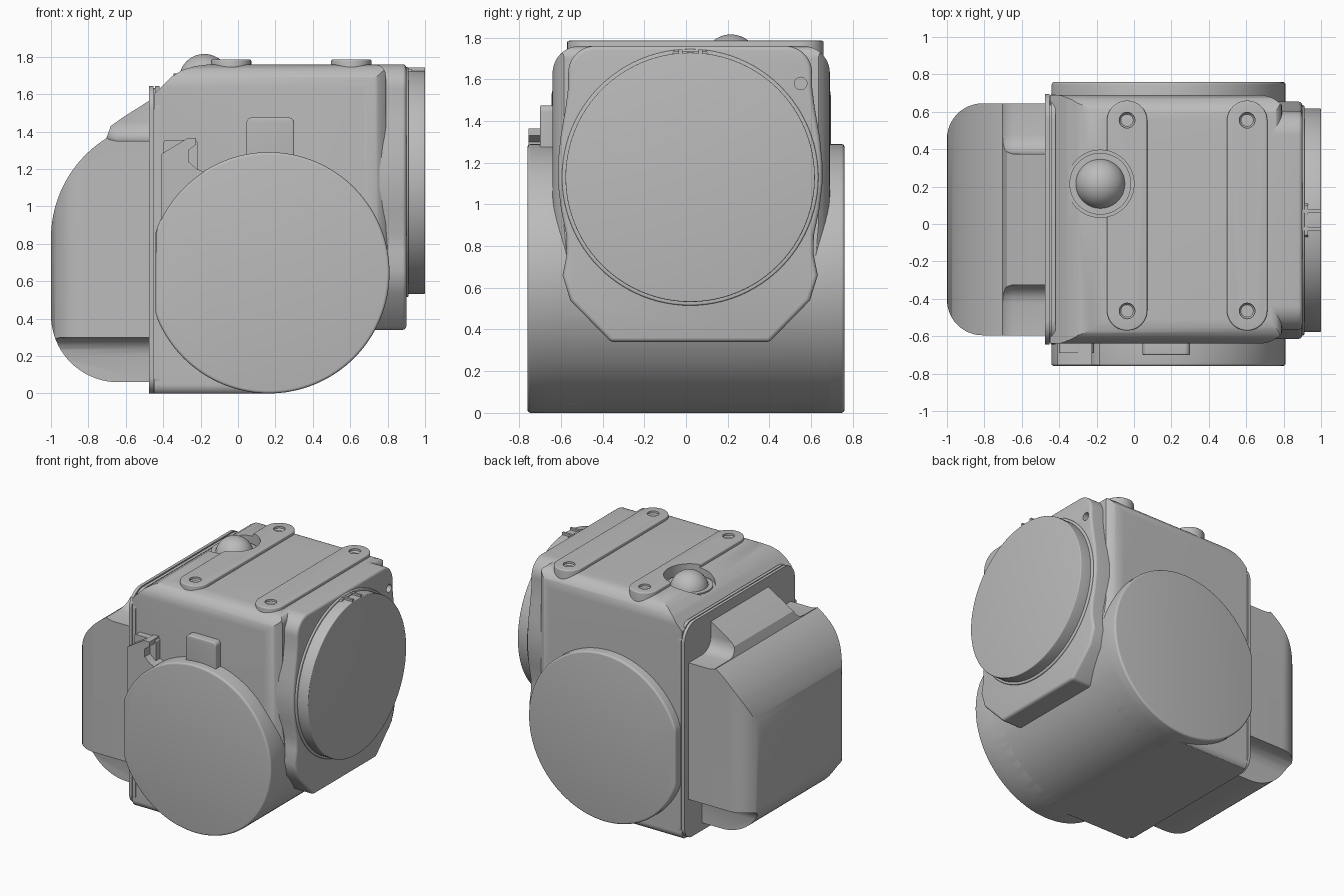
import bpy, bmesh, math
from mathutils import Vector

old = bpy.data.objects.get("Cube")
if old:
    bpy.data.objects.remove(old)

grey = bpy.data.materials.new("housing_grey")
grey.use_nodes = True
grey.diffuse_color = (0.5, 0.5, 0.5, 1)
grey.node_tree.nodes["Principled BSDF"].inputs["Base Color"].default_value = (0.5, 0.5, 0.5, 1)
parts = []


def finish(bm, name):
    bmesh.ops.recalc_face_normals(bm, faces=bm.faces)
    me = bpy.data.meshes.new(name)
    bm.to_mesh(me)
    bm.free()
    me.materials.append(grey)
    ob = bpy.data.objects.new(name, me)
    bpy.context.scene.collection.objects.link(ob)
    parts.append(ob)
    return ob


def prism(name, axis, outline, lo, hi, bevel=0.0):
    """Extrude a 2D outline along one axis, optionally rounding its sharp edges."""
    place = {"x": lambda a, b, h: (h, a, b), "y": lambda a, b, h: (a, h, b),
             "z": lambda a, b, h: (a, b, h)}[axis]
    bm = bmesh.new()
    face = bm.faces.new([bm.verts.new(place(a, b, lo)) for a, b in outline])
    ext = bmesh.ops.extrude_face_region(bm, geom=[face])
    shift = Vector(place(0, 0, hi - lo))
    bmesh.ops.translate(bm, vec=shift, verts=[v for v in ext["geom"] if isinstance(v, bmesh.types.BMVert)])
    bmesh.ops.recalc_face_normals(bm, faces=bm.faces)
    if bevel:
        sharp = [e for e in bm.edges if e.calc_face_angle(0) > math.radians(40)]
        bmesh.ops.bevel(bm, geom=sharp, offset=bevel, segments=4, profile=0.5,
                        affect="EDGES", clamp_overlap=True)
    return finish(bm, name)


def arc(cx, cy, r, start, end, n=12):
    steps = [math.radians(start + (end - start) * i / n) for i in range(n + 1)]
    return [(cx + r * math.cos(t), cy + r * math.sin(t)) for t in steps]


def disc(cx, cy, r, n=96):
    return arc(cx, cy, r, 0, 360, n)[:-1]


def rect(x0, x1, y0, y1, r_low=0.0, r_high=0.0, vertical=True):
    """Rounded rectangle; radii apply to low/high y, or low/high x if not vertical."""
    rs = (r_low, r_low, r_high, r_high) if vertical else (r_low, r_high, r_high, r_low)
    corners = ((x0, y0, 1, 1, 180), (x1, y0, -1, 1, 270), (x1, y1, -1, -1, 0), (x0, y1, 1, -1, 90))
    pts = []
    for (x, y, sx, sy, a), r in zip(corners, rs):
        pts += arc(x + sx * r, y + sy * r, r, a, a + 90) if r else [(x, y)]
    return pts


def boolean(ob, cutter, operation="DIFFERENCE", keep=False):
    mod = ob.modifiers.new("cut", "BOOLEAN")
    mod.operation, mod.solver, mod.object = operation, "EXACT", cutter
    bpy.context.view_layer.objects.active = ob
    bpy.ops.object.modifier_apply(modifier=mod.name)
    if not keep:
        parts.remove(cutter)
        bpy.data.objects.remove(cutter)


def lathe(name, outline, x, y, n=48):
    """Spin (radius, z) points about a vertical line."""
    bm = bmesh.new()
    vs = [bm.verts.new((x + r, y, z)) for r, z in outline]
    edges = [bm.edges.new(p) for p in zip(vs, vs[1:])]
    bmesh.ops.spin(bm, geom=vs + edges, cent=(x, y, 0), axis=(0, 0, 1), angle=2 * math.pi, steps=n)
    bmesh.ops.remove_doubles(bm, verts=bm.verts, dist=1e-4)
    return finish(bm, name)


# Main housing: side profile trimmed by end section and plan
CX, CZ, R = 0.165, 0.645, 0.645
profile = ([(-0.45, 0)] + arc(CX, CZ, R, -90, 0, 32) + [(0.79, 0.9)]
           + arc(0.73, 1.70, 0.06, 0, 90)
           + [(-0.15, 1.76), (-0.23, 1.75), (-0.3, 1.728), (-0.36, 1.69), (-0.41, 1.64), (-0.45, 1.6)])
body = prism("main_housing", "y", profile, -0.9, 0.9)
boolean(body, prism("section", "x", rect(-0.64, 0.69, -0.01, 1.76, 0.06, 0.13), -1, 1.2), "INTERSECT")
boolean(body, prism("plan", "z", rect(-1, 0.83, -0.64, 0.69, 0, 0.16, False), -1, 2.5), "INTERSECT")

# Rear joint flange with a thin seam
for name, x0, x1, grow in (("rear_flange", -0.475, -0.452, 0), ("flange_seam", -0.46, -0.435, -0.012),
                           ("housing_rim", -0.444, -0.42, -0.002)):
    prism(name, "x", rect(-0.645 - grow, 0.695 + grow, 0, 1.645 + grow, 0.09, 0.13), x0, x1)

# Bulging rear cover, with hollowed upper and lower corners
cover = ([(-0.46, 1.575), (-0.53, 1.53), (-0.61, 1.48), (-0.68, 1.43)]
         + arc(-0.37, 0.83, 0.63, 122, 180, 20) + [(-1, 0.42)]
         + arc(-0.64, 0.42, 0.36, 180, 270, 20) + [(-0.46, 0.06)])
rear = prism("rear_cover", "y", cover, -0.9, 0.9)
boolean(rear, prism("plan", "z", rect(-1, 0, -0.595, 0.645, 0.19, 0, False), -1, 2.5), "INTERSECT")
for side in (-1, 1):
    for x0, inner, z0, z1 in ((-0.75, 0.35, 1.35, 1.95), (-1.3, 0.46, -0.5, 0.3)):
        ys = sorted((0.025 + side * inner, 0.025 + side * 1.0))
        boolean(rear, prism("hollow", "z", rect(x0, -0.2, *ys), z0, z1, 0.1))

# Round side hubs, trimmed flat next to the flange
hub = [(max(x, -0.44), z) for x, z in disc(CX, CZ, R, 128)]
prism("front_hub", "y", hub, -0.76, -0.5, 0.015)
prism("back_hub", "y", hub, 0.5, 0.76, 0.015)

# Front latch tab and hook above the hub
prism("latch_tab", "y", rect(0.045, 0.3, 1.1, 1.475, 0, 0.03), -0.7, -0.6, 0.008)
prism("latch_hook", "y", [(-0.44, 0.75), (-0.2, 0.95), (-0.1, 1.2), (-0.18, 1.185), (-0.22, 1.2),
                          (-0.265, 1.24), (-0.265, 1.3), (-0.225, 1.33), (-0.225, 1.365),
                          (-0.27, 1.365), (-0.41, 1.28), (-0.41, 0.93), (-0.44, 0.86)], -0.755, -0.6)
prism("hook_backing", "y", rect(-0.4, -0.215, 1.0, 1.355, 0, 0.02), -0.69, -0.6)

# Shaped right-hand mounting plate
half = ([(0.38, 0.34), (0.575, 0.54), (0.612, 0.66), (0.592, 0.76), (0.593, 0.85), (0.62, 0.98),
         (0.634, 1.1), (0.634, 1.2), (0.622, 1.32), (0.598, 1.46), (0.585, 1.56)]
        + arc(0.455, 1.63, 0.13, 0, 90))
YC = 0.02
outline = [(YC + y, z) for y, z in half] + [(YC - y, z) for y, z in reversed(half)]
plate = prism("mounting_plate", "x", outline, 0.45, 0.9, 0.02)
boolean(plate, prism("bore", "x", disc(0.55, 1.58, 0.03, 24), 0.86, 1))

# Round output face with its key on top
prism("output_collar", "x", disc(YC, 1.13, 0.615), 0.85, 0.912, 0.008)
prism("output_disc", "x", disc(YC, 1.13, 0.598), 0.85, 1.0, 0.006)
prism("key_base", "x", [(-0.09, 1.69), (0.13, 1.69), (0.1, 1.735), (-0.06, 1.735)], 0.85, 0.93)
for y in (-0.035, 0.06):
    prism("key_cheek", "x", rect(y, y + 0.018, 1.68, 1.742), 0.88, 1.0)

# Top mounting rails with countersunk holes
pocket = lathe("pocket_cutter", [(0, 1.70), (0.18, 1.70), (0.18, 2), (0, 2)], -0.18, 0.215)
for name, x in (("left_rail", 0.605), ("right_rail", -0.037)):
    r = 0.108
    shape = arc(x, 0.66 - r, r, 0, 180, 20) + arc(x, -0.57 + r, r, 180, 360, 20)
    rail = prism(name, "z", shape, 1.55, 1.785, 0.008)
    for y in (0.555, -0.465):
        sink = [(0, 1.735), (0.012, 1.735), (0.042, 1.77), (0.042, 1.9), (0, 1.9)]
        boolean(rail, lathe("sink", sink, x, y, 24))
    if x < 0:
        boolean(rail, pocket, keep=True)
boolean(body, pocket)

# Domed sensor in its round pocket
lathe("sensor_collar", [(0, 1.71), (0.165, 1.71), (0.165, 1.6), (0, 1.6)], -0.18, 0.215)
lathe("sensor_dome", arc(0, 1.68, 0.135, -90, 90, 24), -0.18, 0.215)

# Smooth shading with crisp edges
bpy.ops.object.select_all(action="DESELECT")
for ob in parts:
    ob.select_set(True)
bpy.context.view_layer.objects.active = body
bpy.ops.object.shade_smooth_by_angle(angle=math.radians(32))
